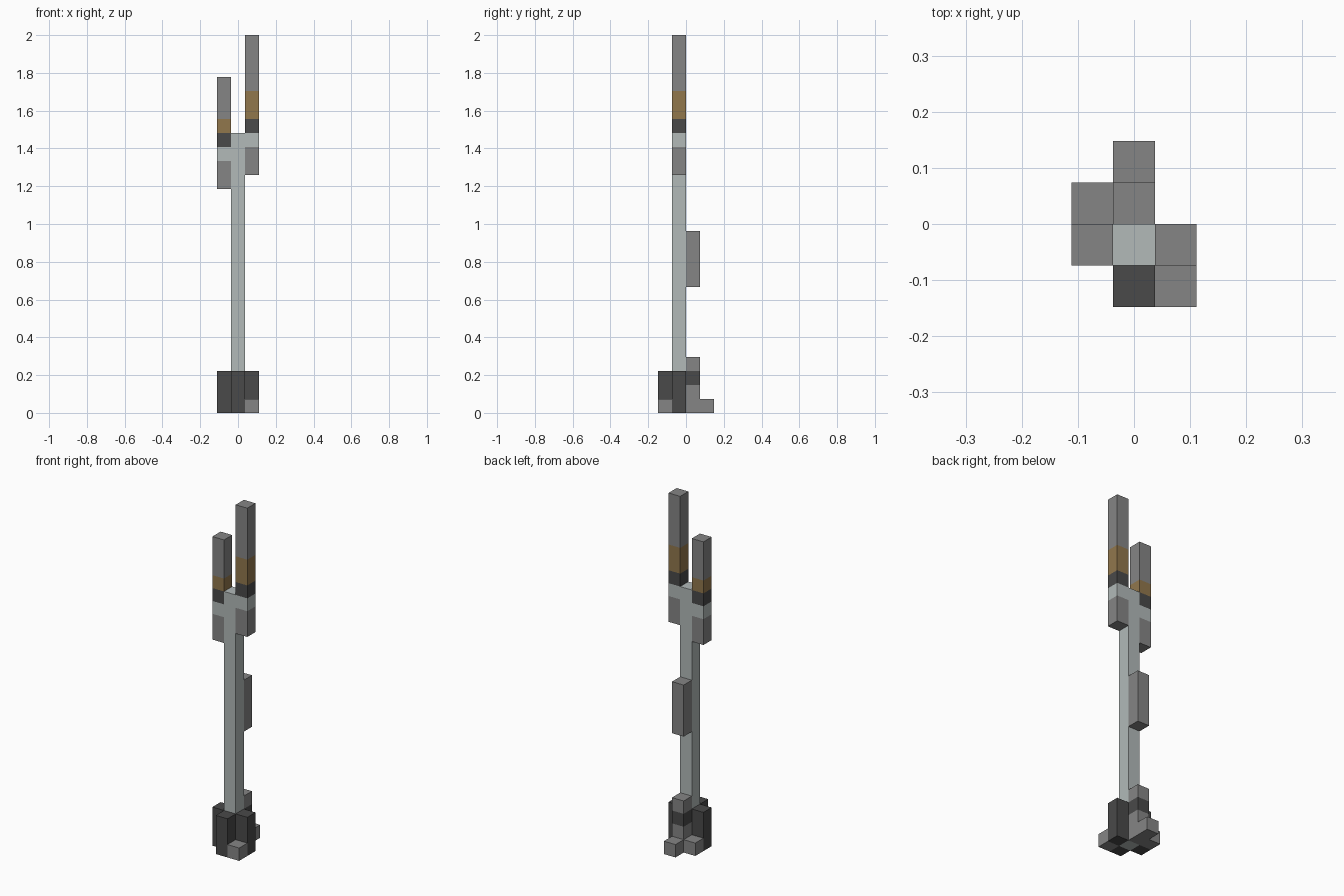
import bpy
import bmesh

if "Cube" in bpy.data.objects:
    bpy.data.objects.remove(bpy.data.objects["Cube"])

U = 2 / 27  # edge of one block


def material(name, rgb):
    m = bpy.data.materials.new(name)
    m.use_nodes = True
    m.diffuse_color = (*rgb, 1)
    m.node_tree.nodes["Principled BSDF"].inputs["Base Color"].default_value = (*rgb, 1)
    return m


MATS = {
    "light": material("pale steel", (0.445, 0.49, 0.485)),
    "grey": material("mid grey", (0.235, 0.235, 0.235)),
    "dark": material("dark grey", (0.067, 0.067, 0.067)),
    "brown": material("bronze brown", (0.285, 0.184, 0.073)),
}


def column(name, x, y, bottom, *bands):
    """Square column, one block wide, centred on x and y (in blocks).
    Each band is (top height in blocks, colour)."""
    bm = bmesh.new()
    levels = [bottom] + [top for top, _ in bands]
    rings = [[bm.verts.new(((x + dx) * U, (y + dy) * U, z * U))
              for dx, dy in ((-.5, -.5), (.5, -.5), (.5, .5), (-.5, .5))]
             for z in levels]
    bm.faces.new(rings[0][::-1])
    bm.faces.new(rings[-1]).material_index = len(bands) - 1
    for i in range(len(bands)):
        low, high = rings[i], rings[i + 1]
        for a in range(4):
            b = (a + 1) % 4
            bm.faces.new((low[a], low[b], high[b], high[a])).material_index = i
    mesh = bpy.data.meshes.new(name)
    for _, colour in bands:
        mesh.materials.append(MATS[colour])
    bm.to_mesh(mesh)
    bm.free()
    bpy.context.collection.objects.link(bpy.data.objects.new(name, mesh))


# Mast
column("mast", 0, -.5, 0, (20, "light"))

# Antennas carried on either side of the mast head
column("left_antenna", 1, -.5, 17,
       (19, "grey"), (20, "light"), (21, "dark"), (23, "brown"), (27, "grey"))
column("right_antenna", -1, -.5, 16,
       (18, "grey"), (19, "light"), (20, "dark"), (21, "brown"), (24, "grey"))

# Equipment box on the back of the mast
column("back_box", 0, .5, 9, (13, "grey"))

# Base supports around the mast foot
column("left_base_support", 1, -.5, 0, (3, "dark"))
column("right_base_support", -1, -.5, 0, (3, "dark"))
column("front_base_support", 0, -1.5, 0, (3, "dark"))
column("back_base_support", 0, .5, 0, (2, "grey"), (3, "dark"), (4, "grey"))

# Small foot blocks
column("front_left_foot", 1, -1.5, 0, (1, "grey"))
column("back_right_foot", -1, .5, 0, (1, "grey"))
column("back_foot", 0, 1.5, 0, (1, "grey"))
